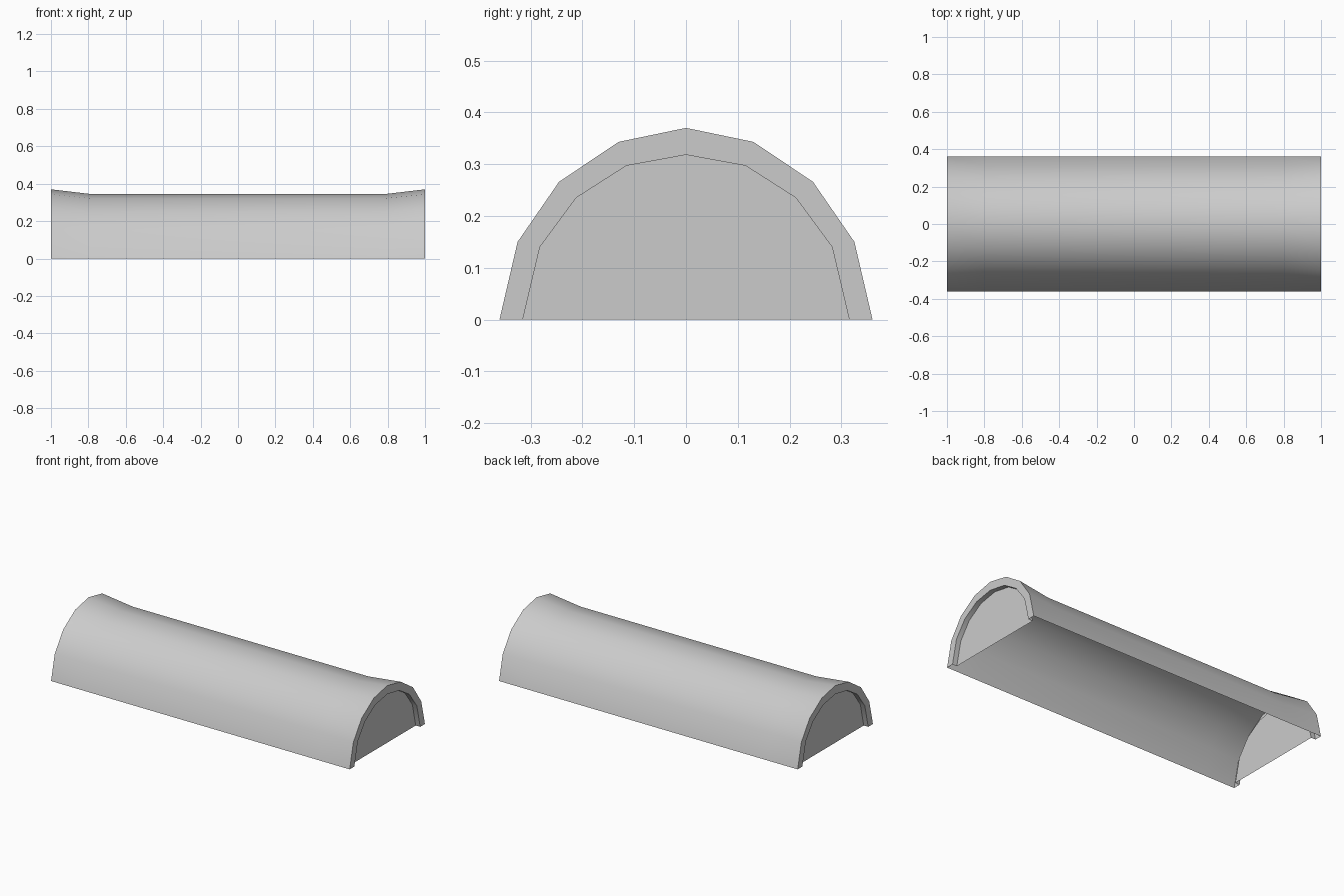
import bpy
import bmesh
import math

cube = bpy.data.objects.get("Cube")
if cube:
    bpy.data.objects.remove(cube, do_unlink=True)

grey = bpy.data.materials.new("plain_grey")
grey.use_nodes = True
grey.diffuse_color = (0.6, 0.6, 0.6, 1)
grey.node_tree.nodes["Principled BSDF"].inputs["Base Color"].default_value = (0.6, 0.6, 0.6, 1)


def arch(half):
    """Full arch of (y, z) points, from +y over the apex to -y."""
    return half + [(-y, z) for y, z in reversed(half[:-1])]


# Half profiles from the base edge up to the apex
OUTER = arch([(0.36, 0), (0.325, 0.15), (0.245, 0.266), (0.13, 0.343), (0, 0.37)])
WAIST = arch([(0.36, 0), (0.309, 0.143), (0.23, 0.247), (0.122, 0.322), (0, 0.345)])
INNER = arch([(0.315, 0), (0.282, 0.14), (0.212, 0.235), (0.115, 0.297), (0, 0.318)])


def loft(name, sections, capped=False, flip=False):
    """Skin a list of (x, profile) sections, optionally filling the last one."""
    bm = bmesh.new()
    rows = [[bm.verts.new((x, y, z)) for y, z in prof] for x, prof in sections]
    for a, b in zip(rows, rows[1:]):
        for j in range(len(a) - 1):
            bm.faces.new((a[j], a[j + 1], b[j + 1], b[j]))
    if capped:
        bm.faces.new(rows[-1])
    if flip:
        bmesh.ops.reverse_faces(bm, faces=bm.faces[:])
    mesh = bpy.data.meshes.new(name)
    bm.to_mesh(mesh)
    bm.free()
    mesh.materials.append(grey)
    obj = bpy.data.objects.new(name, mesh)
    bpy.context.collection.objects.link(obj)
    bpy.ops.object.select_all(action="DESELECT")
    obj.select_set(True)
    bpy.context.view_layer.objects.active = obj
    bpy.ops.object.shade_smooth_by_angle(angle=math.radians(32))
    return obj


# Thin arched shell, open underneath, flaring at both ends
loft("arched_shell", [(-1, OUTER), (-0.79, WAIST), (0.79, WAIST), (1, OUTER)])

# Raised rim with a recessed panel at each end
for side, label in ((1, "left"), (-1, "right")):
    loft(label + "_end_cap",
         [(side, OUTER), (side, INNER), (side * 0.97, INNER)],
         capped=True, flip=side < 0)
